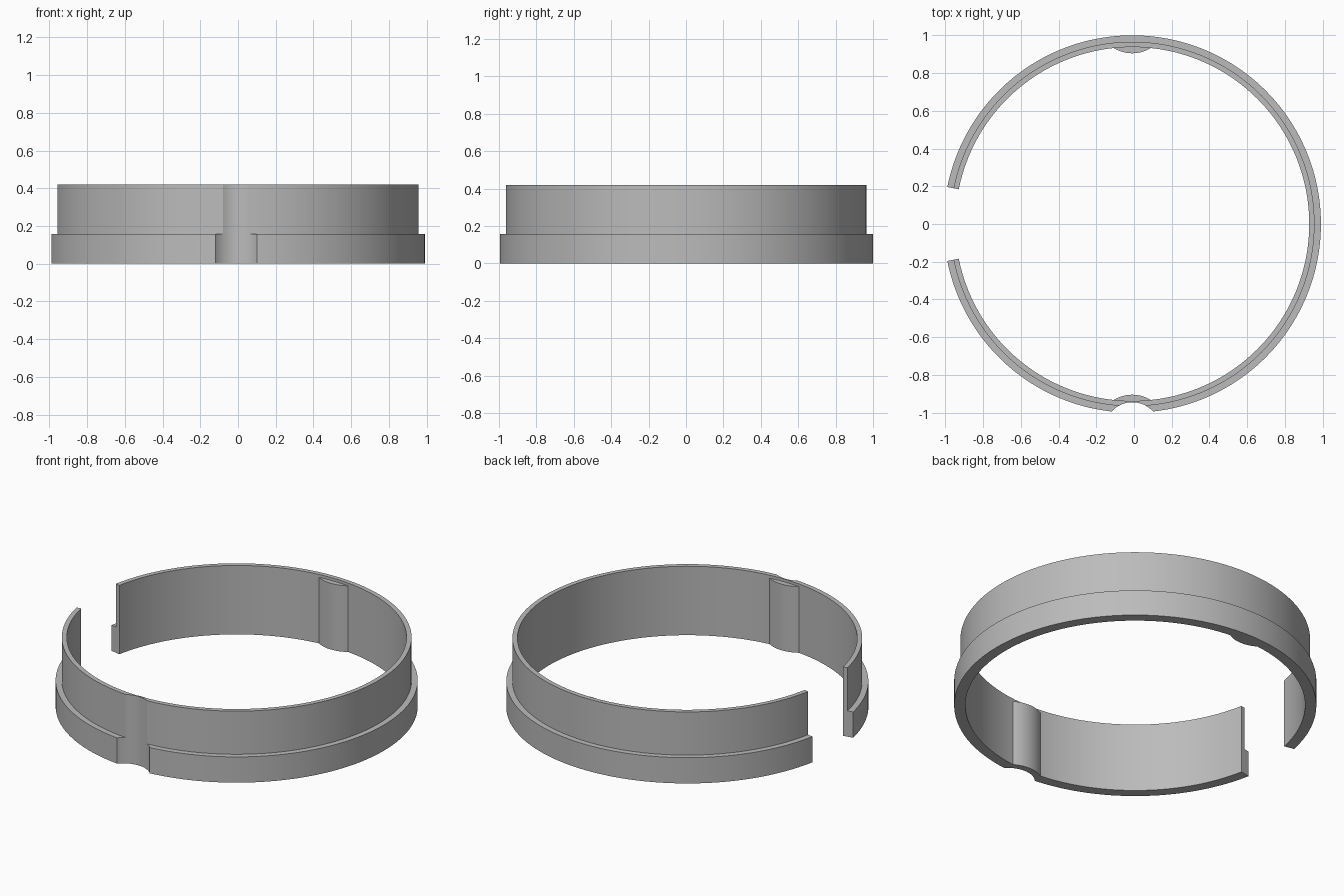
import bpy
import bmesh
from math import sin, cos, radians, acos, pi

CX = -0.009                       # ring axis, offset by the open side
R_FLANGE, R_WALL, R_IN = 1.0, 0.966, 0.938
H_FLANGE, H_WALL, H_RIB = 0.157, 0.42, 0.403
GAP = radians(11.3)               # half angle of the opening
RIB_Y, RIB_R, GROOVE_R = 1.093, 0.188, 0.148

if "Cube" in bpy.data.objects:
    bpy.data.objects.remove(bpy.data.objects["Cube"], do_unlink=True)

grey = bpy.data.materials.new("grey plastic")
grey.use_nodes = True
grey.diffuse_color = (0.5, 0.5, 0.5, 1)
grey.node_tree.nodes["Principled BSDF"].inputs["Base Color"].default_value = (0.5, 0.5, 0.5, 1)


def finish(bm, name):
    bmesh.ops.recalc_face_normals(bm, faces=bm.faces)
    mesh = bpy.data.meshes.new(name)
    bm.to_mesh(mesh)
    bm.free()
    mesh.materials.append(grey)
    obj = bpy.data.objects.new(name, mesh)
    bpy.context.collection.objects.link(obj)
    return obj


def prism(name, outline, z0, z1):
    bm = bmesh.new()
    face = bm.faces.new([bm.verts.new((x, y, z0)) for x, y in outline])
    top = bmesh.ops.extrude_face_region(bm, geom=[face])["geom"]
    verts = [v for v in top if isinstance(v, bmesh.types.BMVert)]
    bmesh.ops.translate(bm, verts=verts, vec=(0, 0, z1 - z0))
    return finish(bm, name)


def arc(cy, radius, a0, a1, steps):
    return [(CX + radius * cos(a0 + (a1 - a0) * i / steps),
             cy + radius * sin(a0 + (a1 - a0) * i / steps)) for i in range(steps + 1)]


# Stepped open ring: an L-shaped section swept around the axis
def open_ring(name, steps=180):
    section = [(R_IN, 0), (R_FLANGE, 0), (R_FLANGE, H_FLANGE),
               (R_WALL, H_FLANGE), (R_WALL, H_WALL), (R_IN, H_WALL)]
    bm = bmesh.new()
    rings = []
    for i in range(steps + 1):
        a = -pi + GAP + (2 * pi - 2 * GAP) * i / steps
        rings.append([bm.verts.new((CX + r * cos(a), r * sin(a), z)) for r, z in section])
    n = len(section)
    for p, q in zip(rings, rings[1:]):
        for j in range(n):
            k = (j + 1) % n
            bm.faces.new((p[j], p[k], q[k], q[j]))
    bm.faces.new(rings[0])
    bm.faces.new(rings[-1])
    return finish(bm, name)


def boolean(target, tool, operation):
    mod = target.modifiers.new(operation.title(), "BOOLEAN")
    mod.object, mod.operation, mod.solver = tool, operation, "EXACT"
    bpy.ops.object.select_all(action="DESELECT")
    bpy.context.view_layer.objects.active = target
    target.select_set(True)
    bpy.ops.object.modifier_apply(modifier=mod.name)
    bpy.data.objects.remove(tool, do_unlink=True)


ring = open_ring("stepped_open_ring")

# Rounded ribs on the inner wall, front and back
half = acos((RIB_Y - 0.952) / RIB_R)
for name, side in (("front_rib", -1), ("back_rib", 1)):
    mid = -side * pi / 2
    rib = prism(name, arc(side * RIB_Y, RIB_R, mid - half, mid + half, 32), 0, H_RIB)
    boolean(ring, rib, "UNION")

# Round groove down the outside of the front rib
groove = prism("groove_cutter", arc(-RIB_Y, GROOVE_R, 0, 2 * pi, 96)[:-1], -0.1, 0.6)
groove.hide_render = True
boolean(ring, groove, "DIFFERENCE")

bpy.ops.object.shade_smooth_by_angle(angle=radians(25))
